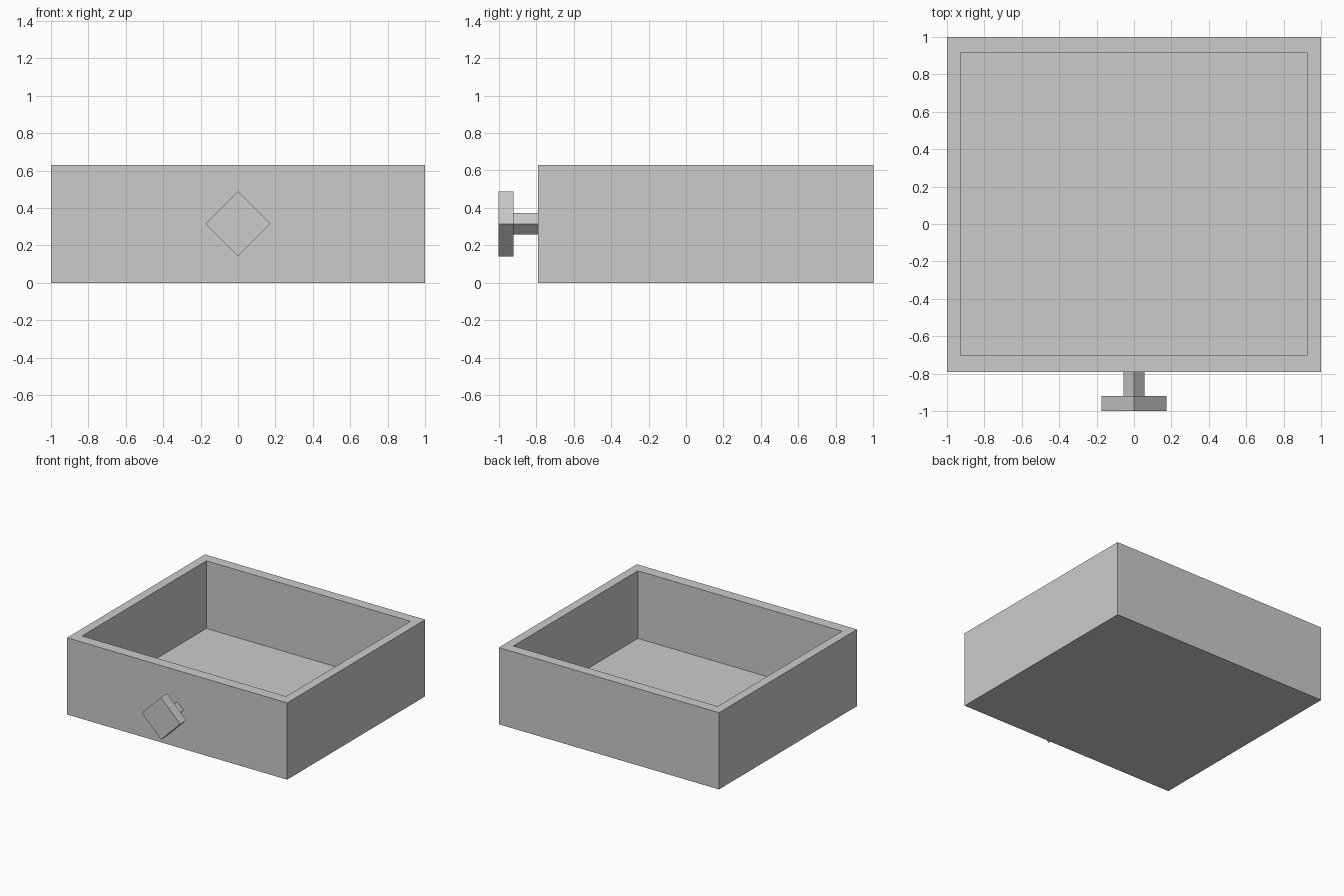
import bpy
import bmesh
from math import pi, sqrt
from mathutils import Matrix, Vector

if "Cube" in bpy.data.objects:
    bpy.data.objects.remove(bpy.data.objects["Cube"], do_unlink=True)

GREY = (0.6, 0.6, 0.6, 1)
grey = bpy.data.materials.new("plain grey")
grey.use_nodes = True
grey.diffuse_color = GREY
grey.node_tree.nodes["Principled BSDF"].inputs["Base Color"].default_value = GREY

WIDTH, HEIGHT = 2.0, 0.63
FRONT, BACK = -0.79, 1.0


def add_object(name, bm):
    mesh = bpy.data.meshes.new(name)
    bm.to_mesh(mesh)
    bm.free()
    mesh.materials.append(grey)
    obj = bpy.data.objects.new(name, mesh)
    bpy.context.collection.objects.link(obj)
    return obj


def box(size, centre, turn=0):
    """Box mesh, optionally turned about the front-to-back axis."""
    bm = bmesh.new()
    matrix = (Matrix.Translation(centre) @ Matrix.Rotation(turn, 4, "Y")
              @ Matrix.Diagonal(Vector(size).to_4d()))
    bmesh.ops.create_cube(bm, size=1, matrix=matrix)
    return bm


# Drawer tray: the top is inset to leave the rim, then sunk to the floor
bm = box((WIDTH, BACK - FRONT, HEIGHT), (0, (FRONT + BACK) / 2, HEIGHT / 2))
top = max(bm.faces, key=lambda f: f.calc_center_median().z)
bmesh.ops.inset_region(bm, faces=[top], thickness=0.07)
for v in top.verts:
    v.co.x = 0.927 if v.co.x > 0 else -0.927
    v.co.y = 0.914 if v.co.y > 0 else -0.70
floor = bmesh.ops.extrude_face_region(bm, geom=[top])["geom"]
bmesh.ops.translate(bm, vec=(0, 0, -0.555),
                    verts=[g for g in floor if isinstance(g, bmesh.types.BMVert)])
if top.is_valid:
    bmesh.ops.delete(bm, geom=[top], context="FACES_ONLY")
bmesh.ops.recalc_face_normals(bm, faces=bm.faces)
add_object("drawer_tray", bm)


# Diamond-shaped handle: square bars turned on edge
def diamond_bar(name, half_diagonal, y_front, y_back):
    side = half_diagonal * sqrt(2)
    add_object(name, box((side, y_back - y_front, side),
                         (0, (y_front + y_back) / 2, HEIGHT / 2), pi / 4))


diamond_bar("handle_stem", 0.057, -0.92, FRONT)
diamond_bar("handle_knob", 0.174, -1.0, -0.92)
